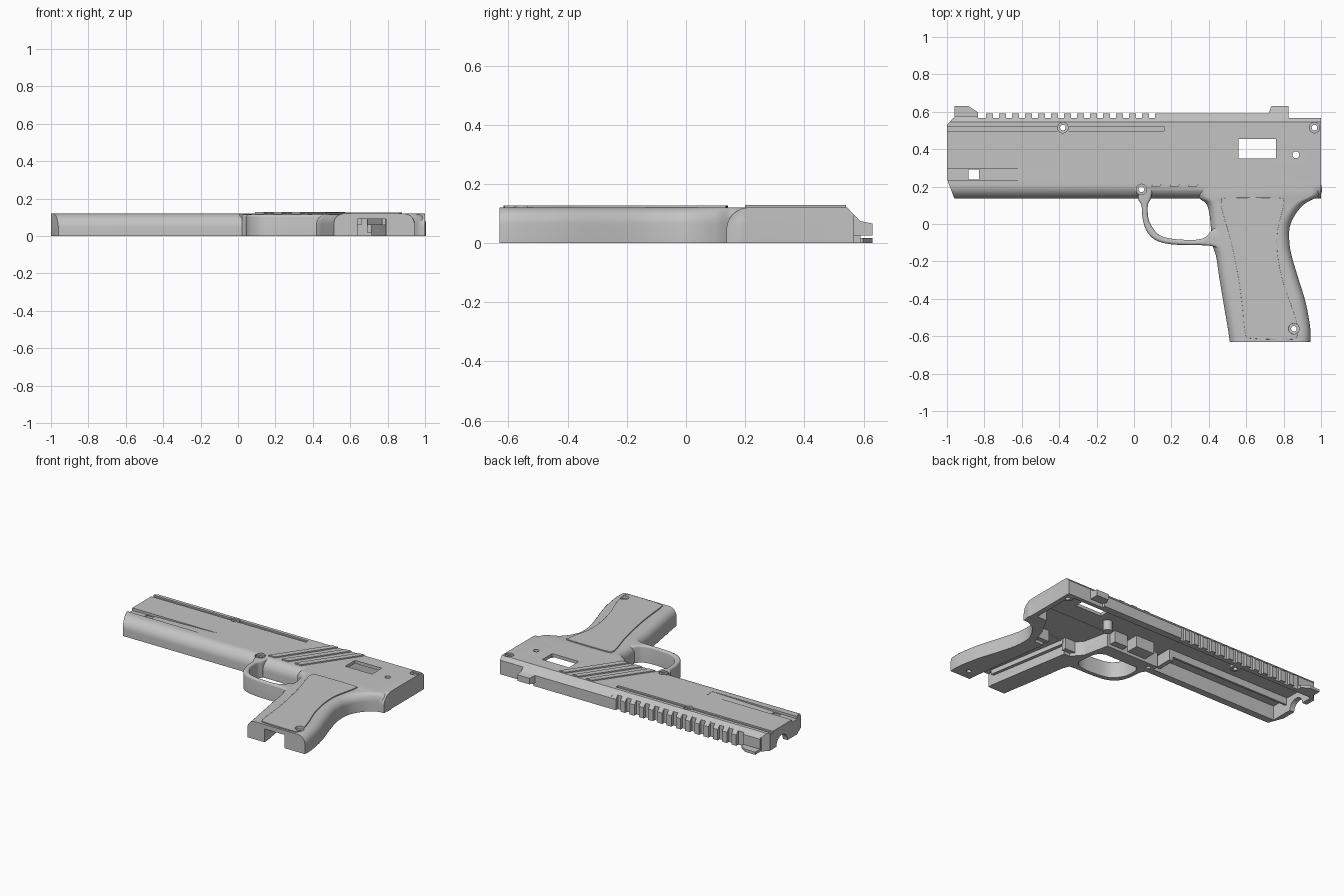
import bpy, bmesh, math
from mathutils import Vector

if "Cube" in bpy.data.objects:
    bpy.data.objects.remove(bpy.data.objects["Cube"])

grey = bpy.data.materials.new("plain grey")
grey.diffuse_color = (0.55, 0.55, 0.55, 1)
grey.use_nodes = True
grey.node_tree.nodes["Principled BSDF"].inputs["Base Color"].default_value = grey.diffuse_color


def make(name, bm):
    bmesh.ops.recalc_face_normals(bm, faces=bm.faces)
    me = bpy.data.meshes.new(name)
    bm.to_mesh(me)
    bm.free()
    me.materials.append(grey)
    ob = bpy.data.objects.new(name, me)
    bpy.context.collection.objects.link(ob)
    return ob


def prism(name, pts, lo, hi, axis="z"):
    """Extrude a 2D outline: z (x,y points), x (y,z points) or y (x,z points)."""
    bm = bmesh.new()
    put = {"z": lambda p, d: (p[0], p[1], d), "x": lambda p, d: (d, p[0], p[1]),
           "y": lambda p, d: (p[0], d, p[1])}[axis]
    a = [bm.verts.new(put(p, lo)) for p in pts]
    b = [bm.verts.new(put(p, hi)) for p in pts]
    bm.faces.new(a)
    bm.faces.new(b)
    for i in range(len(pts)):
        j = (i + 1) % len(pts)
        bm.faces.new((a[i], a[j], b[j], b[i]))
    return make(name, bm)


def box(name, x0, x1, y0, y1, z0, z1):
    return prism(name, [(x0, y0), (x1, y0), (x1, y1), (x0, y1)], z0, z1)


def disc(name, x, y, r, z0, z1, axis="z", n=24):
    return prism(name, [(x + r * math.cos(i * math.tau / n), y + r * math.sin(i * math.tau / n))
                        for i in range(n)], z0, z1, axis)


def smooth_path(pts, steps=4):
    """Catmull-Rom through tuples of any length."""
    out = []
    for i in range(len(pts) - 1):
        p0, p1, p2, p3 = (Vector(pts[max(0, min(len(pts) - 1, i + k))]) for k in (-1, 0, 1, 2))
        for s in range(steps):
            t = s / steps
            out.append(0.5 * (2 * p1 + (p2 - p0) * t + (2 * p0 - 5 * p1 + 4 * p2 - p3) * t * t
                              + (3 * p1 - p0 - 3 * p2 + p3) * t ** 3))
    return out + [Vector(pts[-1])]


def loft(name, rows, h, r, n=7):
    """Skin round-shouldered sections that run between two edge points per row."""
    bm = bmesh.new()
    loops = []
    arc = [(r * (1 - math.cos(k * math.pi / 2 / n)), h - r + r * math.sin(k * math.pi / 2 / n))
           for k in range(n + 1)]
    for ax, ay, bx, by in rows:
        a, b = Vector((ax, ay)), Vector((bx, by))
        d = (b - a).normalized()
        sec = [(a, 0)] + [(a + d * s, z) for s, z in arc]
        sec += [(b - d * s, z) for s, z in reversed(arc)] + [(b, 0)]
        loops.append([bm.verts.new((p.x, p.y, z)) for p, z in sec])
    m = len(loops[0])
    for u, v in zip(loops, loops[1:]):
        for i in range(m):
            j = (i + 1) % m
            bm.faces.new((u[i], u[j], v[j], v[i]))
    bm.faces.new(loops[0])
    bm.faces.new(loops[-1])
    return make(name, bm)


def combine(main, other, op):
    mod = main.modifiers.new(op, "BOOLEAN")
    mod.operation, mod.solver, mod.object = op, "EXACT", other
    bpy.context.view_layer.objects.active = main
    bpy.ops.object.modifier_apply(modifier=mod.name)
    bpy.data.objects.remove(other)


# main casing: round lower edge, chamfered upper edge
R, H = 0.075, 0.12
prof = [(0.137, 0)] + [(0.137 + R * (1 - math.cos(k * math.pi / 20)), H - R + R * math.sin(k * math.pi / 20))
                       for k in range(11)] + [(0.545, H), (0.568, 0.095), (0.568, 0)]
shell = prism("casing", prof, -1, 1, "x")

# handle: rows of front x, back x at a height y
rows = [(0.512, -0.63, 0.943, -0.63), (0.502, -0.56, 0.943, -0.56), (0.478, -0.42, 0.918, -0.42),
        (0.455, -0.28, 0.875, -0.28), (0.438, -0.17, 0.843, -0.17), (0.415, -0.10, 0.831, -0.10),
        (0.411, -0.02, 0.832, -0.02), (0.402, 0.06, 0.862, 0.05), (0.385, 0.11, 0.915, 0.11),
        (0.345, 0.145, 0.999, 0.158), (0.34, 0.22, 0.999, 0.22)]
combine(shell, loft("handle", smooth_path(rows), H, 0.055), "UNION")

# finger guard loop: outer point, inner point
rows = [(0.02, 0.19, 0.10, 0.19), (0.022, 0.135, 0.09, 0.135), (0.040, 0.10, 0.074, 0.10),
        (0.046, 0.03, 0.077, 0.03), (0.066, -0.035, 0.097, -0.015), (0.11, -0.083, 0.13, -0.055),
        (0.18, -0.106, 0.185, -0.076), (0.28, -0.113, 0.28, -0.085), (0.34, -0.113, 0.34, -0.083),
        (0.39, -0.115, 0.385, -0.068), (0.425, -0.12, 0.42, -0.03), (0.47, -0.14, 0.46, -0.01)]
combine(shell, loft("guard", smooth_path(rows), 0.115, 0.013, 4), "UNION")
combine(shell, disc("guard_boss", 0.04, 0.185, 0.033, 0, H - 0.001), "UNION")

# muzzle corner cuts, inner hollow, handle channel, window
cuts = [prism("cut", [(-1.1, 0.24), (-1, 0.24), (-0.958, 0.13), (-0.95, 0.05), (-1.1, 0.05)], -0.1, 0.3),
        prism("cut", [(-1.1, 0.53), (-1, 0.53), (-0.965, 0.568), (-0.95, 0.65), (-1.1, 0.65)], -0.1, 0.3),
        box("cut", -0.965, 0.0, 0.185, 0.54, -0.05, 0.098),
        box("cut", -0.01, 0.965, 0.225, 0.54, -0.05, 0.0985),
        prism("cut", [(0.40, 0.24), (0.44, 0.05), (0.50, -0.02), (0.78, -0.02), (0.82, 0.1), (0.9, 0.24)],
              -0.05, 0.097),
        prism("cut", [(0.64, -0.7), (0.79, -0.7), (0.79, -0.6), (0.71, 0.0), (0.54, 0.0), (0.64, -0.6)],
              -0.05, 0.09),
        disc("cut", 0.40, 0, 0.06, -1.1, -0.95, "x"),
        box("cut", 0.56, 0.76, 0.35, 0.455, -0.1, 0.3),
        disc("cut", 0.865, 0.37, 0.018, -0.1, 0.3),
        # long surface groove, tapering side slot and its small pocket
        box("cut", -1.1, 0.16, 0.498, 0.522, 0.110, 0.2),
        prism("cut", [(-1.1, 0.1015), (-1.0, 0.1015), (-0.365, 0.119), (-0.365, 0.2), (-1.1, 0.2)],
              0.236, 0.294, "y"),
        box("cut", -0.885, -0.83, 0.238, 0.292, 0.09, 0.2)]
for c in cuts:
    combine(shell, c, "DIFFERENCE")

# screw posts with countersunk through holes
screws = [(-0.38, 0.515), (0.965, 0.515), (0.04, 0.185), (0.855, -0.56)]
for x, y in screws[:2]:
    combine(shell, disc("post", x, y, 0.033, 0.0, 0.118), "UNION")
for x, y in screws:
    combine(shell, disc("cut", x, y, 0.028, 0.108, 0.3), "DIFFERENCE")
    combine(shell, disc("cut", x, y, 0.015, -0.1, 0.3), "DIFFERENCE")

parts = [shell]

# raised slanted bars
for i in range(3):
    b, t = 0.09 + 0.0985 * i, 0.328 + 0.1 * i
    parts.append(prism("slanted_bar", [(b, 0.2), (b + 0.048, 0.2), (t + 0.044, 0.54), (t, 0.54)], 0.115, 0.128))

# raised handle panel with softened rim
panel = [(0.47, 0.125), (0.495, 0.139), (0.77, 0.139), (0.80, 0.118), (0.785, 0.04), (0.765, -0.06),
         (0.77, -0.18), (0.80, -0.32), (0.85, -0.46), (0.876, -0.56), (0.868, -0.605), (0.83, -0.617),
         (0.63, -0.612), (0.595, -0.585), (0.58, -0.45), (0.56, -0.3), (0.52, -0.1), (0.48, 0.04), (0.465, 0.1)]
plate = prism("handle_panel", [tuple(p) for p in smooth_path(panel + panel[:1])[:-1]], 0.112, 0.127)
combine(plate, disc("cut", 0.855, -0.56, 0.028, 0, 0.3), "DIFFERENCE")
bev = plate.modifiers.new("rim", "BEVEL")
bev.width, bev.segments, bev.limit_method, bev.angle_limit = 0.004, 2, "ANGLE", math.radians(60)
parts.append(plate)

# top rail teeth and rear strip, sloping down to the edge
slope = [(0.55, 0), (0.59, 0), (0.59, 0.074), (0.55, 0.114)]
for i in range(14):
    x = -0.79 + 0.0695 * i
    parts.append(prism("rail_tooth", slope, x, x + 0.036, "x"))
parts.append(prism("rail_strip", slope, 0.15, 0.73, "x"))

# sights
parts.append(prism("front_sight", [(-0.96, 0.56), (-0.96, 0.63), (-0.885, 0.63), (-0.835, 0.598),
                                   (-0.835, 0.56)], 0, 0.018))
parts.append(prism("front_sight_base", [(0.55, 0), (0.578, 0), (0.578, 0.086), (0.55, 0.114)], -0.96, -0.835, "x"))
rear = prism("rear_sight", [(0.55, 0.025), (0.63, 0.025), (0.63, 0.066), (0.59, 0.074), (0.55, 0.114)],
             0.71, 0.825, "x")
combine(rear, prism("cut", [(0.70, 0.58), (0.715, 0.58), (0.738, 0.64), (0.70, 0.64)], -0.1, 0.3), "DIFFERENCE")
parts.append(rear)

# inside ribs, cross walls, channel steps and post
parts += [box("long_rib", -0.96, -0.05, 0.30, 0.315, 0.05, 0.1),
          box("long_rib", -0.96, -0.05, 0.485, 0.5, 0.05, 0.1),
          box("cross_wall", -0.05, -0.02, 0.19, 0.315, 0.02, 0.1),
          box("block", 0.10, 0.24, 0.22, 0.31, 0.02, 0.1),
          box("block", 0.28, 0.38, 0.22, 0.27, 0.02, 0.1),
          box("channel_wall", 0.48, 0.56, -0.02, 0.01, 0.02, 0.1),
          box("channel_wall", 0.69, 0.79, -0.02, 0.01, 0.02, 0.1),
          prism("channel_step", [(0.64, -0.58), (0.66, -0.58), (0.565, -0.01), (0.54, -0.01)], 0.06, 0.095),
          prism("channel_step", [(0.77, -0.58), (0.79, -0.58), (0.71, -0.01), (0.69, -0.01)], 0.06, 0.095),
          disc("inner_post", 0.48, 0.32, 0.03, 0.03, 0.1)]

for ob in parts:
    bpy.ops.object.select_all(action="DESELECT")
    ob.select_set(True)
    bpy.context.view_layer.objects.active = ob
    bpy.ops.object.shade_smooth_by_angle(angle=math.radians(30))
